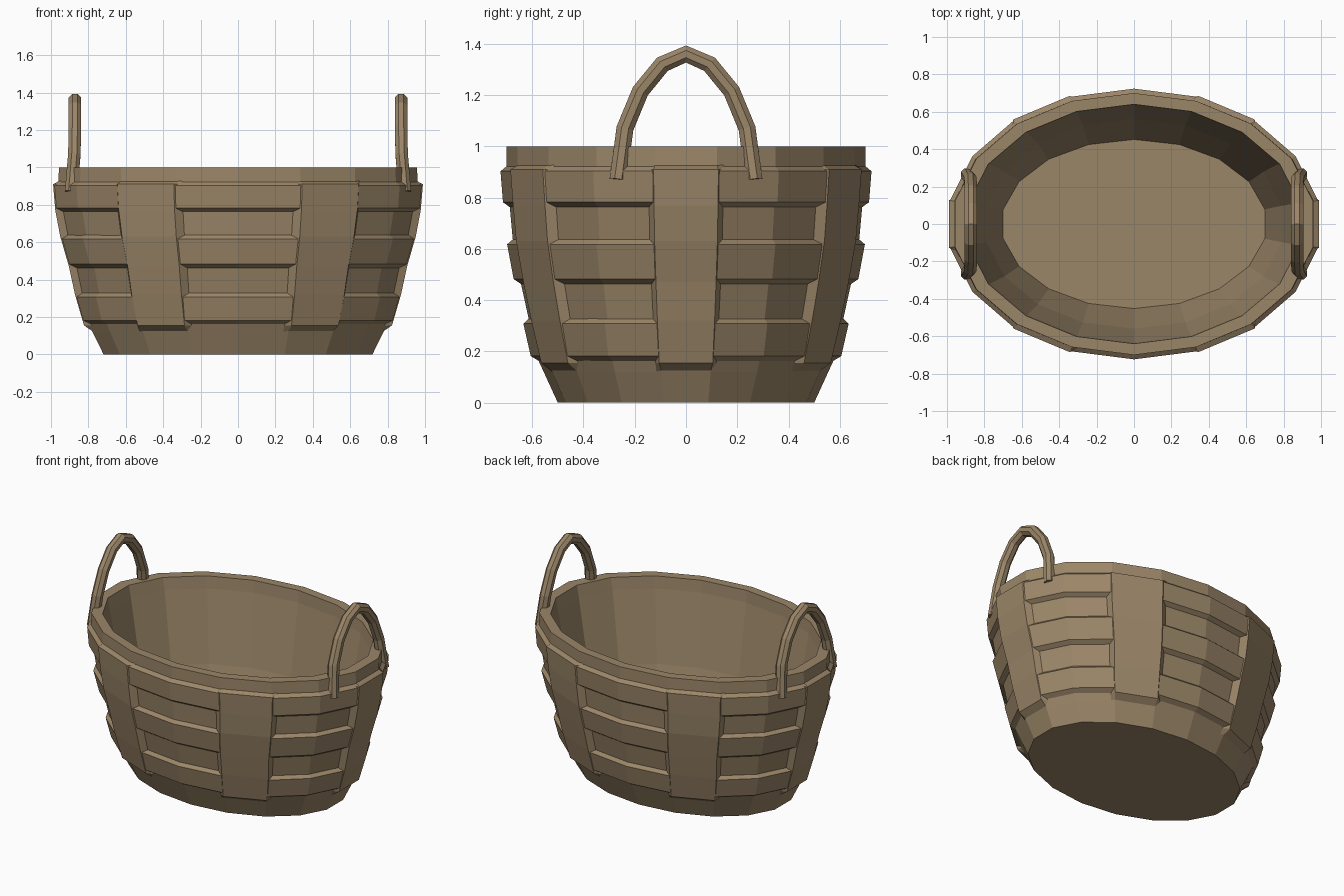
import bpy, bmesh
from math import sin, cos, radians, pi
from mathutils import Vector

if "Cube" in bpy.data.objects:
    bpy.data.objects.remove(bpy.data.objects["Cube"])

mat = bpy.data.materials.new("wicker")
mat.diffuse_color = (0.33, 0.24, 0.14, 1)
mat.use_nodes = True
mat.node_tree.nodes["Principled BSDF"].inputs["Base Color"].default_value = mat.diffuse_color

# Outer wall: height, x radius, y radius
WALL = [(0, .73, .50), (.12, .79, .555), (.17, .813, .578), (.32, .855, .612), (.47, .888, .645),
        (.63, .935, .675), (.77, .962, .688), (.92, .975, .70), (1.0, .972, .70)]
INNER = [(1.0, .90, .64), (.92, .885, .635), (.45, .80, .56), (.05, .71, .452)]
ANGLES = [10 + 20 * i for i in range(18)]


def on_wall(deg, z, off=0):
    """Point on the outer wall, pushed out by off."""
    for (z0, a0, b0), (z1, a1, b1) in zip(WALL, WALL[1:]):
        if z <= z1:
            break
    t = (z - z0) / (z1 - z0)
    a, b = a0 + (a1 - a0) * t + off, b0 + (b1 - b0) * t + off
    return Vector((a * cos(radians(deg)), b * sin(radians(deg)), z))


def loft(name, loops, closed=False):
    """Skin a list of equal-sized point loops, capped or joined end to end."""
    bm = bmesh.new()
    rings = [[bm.verts.new(p) for p in loop] for loop in loops]
    n = len(rings[0])
    pairs = list(zip(rings, rings[1:])) + ([(rings[-1], rings[0])] if closed else [])
    for r, s in pairs:
        for i in range(n):
            j = (i + 1) % n
            bm.faces.new((r[i], r[j], s[j], s[i]))
    if not closed:
        bm.faces.new(rings[0])
        bm.faces.new(rings[-1])
    bmesh.ops.recalc_face_normals(bm, faces=bm.faces)
    me = bpy.data.meshes.new(name)
    bm.to_mesh(me)
    bm.free()
    me.materials.append(mat)
    ob = bpy.data.objects.new(name, me)
    bpy.context.collection.objects.link(ob)
    return ob


# Hollow basket body with floor
body = [[on_wall(d, z) for d in ANGLES] for z, a, b in WALL]
body += [[Vector((a * cos(radians(d)), b * sin(radians(d)), z)) for d in ANGLES] for z, a, b in INNER]
loft("basket_body", body)

# Raised horizontal woven bands
for k, (lo, hi) in enumerate([(.155, .335), (.455, .645), (.755, .93)]):
    prof = [(lo, -.01), (lo + .027, .025), (hi - .027, .025), (hi, -.01)]
    loft(f"woven_band_{k + 1}", [[on_wall(d, z, o) for d in ANGLES] for z, o in prof], closed=True)

# Upright stakes crossing over the bands
for k in range(6):
    c = 60 * k
    rows = [(.115, -.01)] + [(z, .03) for z in (.155, .32, .47, .63, .77, .91)] + [(.93, -.01)]
    loft(f"upright_stake_{k + 1}",
         [[on_wall(c - 12.5, z, -.01), on_wall(c - 10, z, o),
           on_wall(c + 10, z, o), on_wall(c + 12.5, z, -.01)] for z, o in rows])

# Arched handles at both ends: path of x, y, z
half = [(.892, -.265, .87), (.875, -.238, 1.07), (.872, -.178, 1.215), (.872, -.092, 1.32)]
path = half + [(.872, 0, 1.36)] + [(x, -y, z) for x, y, z in reversed(half)]
for side, name in ((1, "handle_right"), (-1, "handle_left")):
    pts = [Vector((side * x, y, z)) for x, y, z in path]
    loops = []
    for i, p in enumerate(pts):
        t = (pts[min(i + 1, len(pts) - 1)] - pts[max(i - 1, 0)]).normalized()
        u = t.cross(Vector((1, 0, 0))).normalized()
        v = t.cross(u)
        loops.append([p + .036 * (cos(q) * u + sin(q) * v)
                      for q in (pi / 4 * j + pi / 8 for j in range(8))])
    loft(name, loops)
